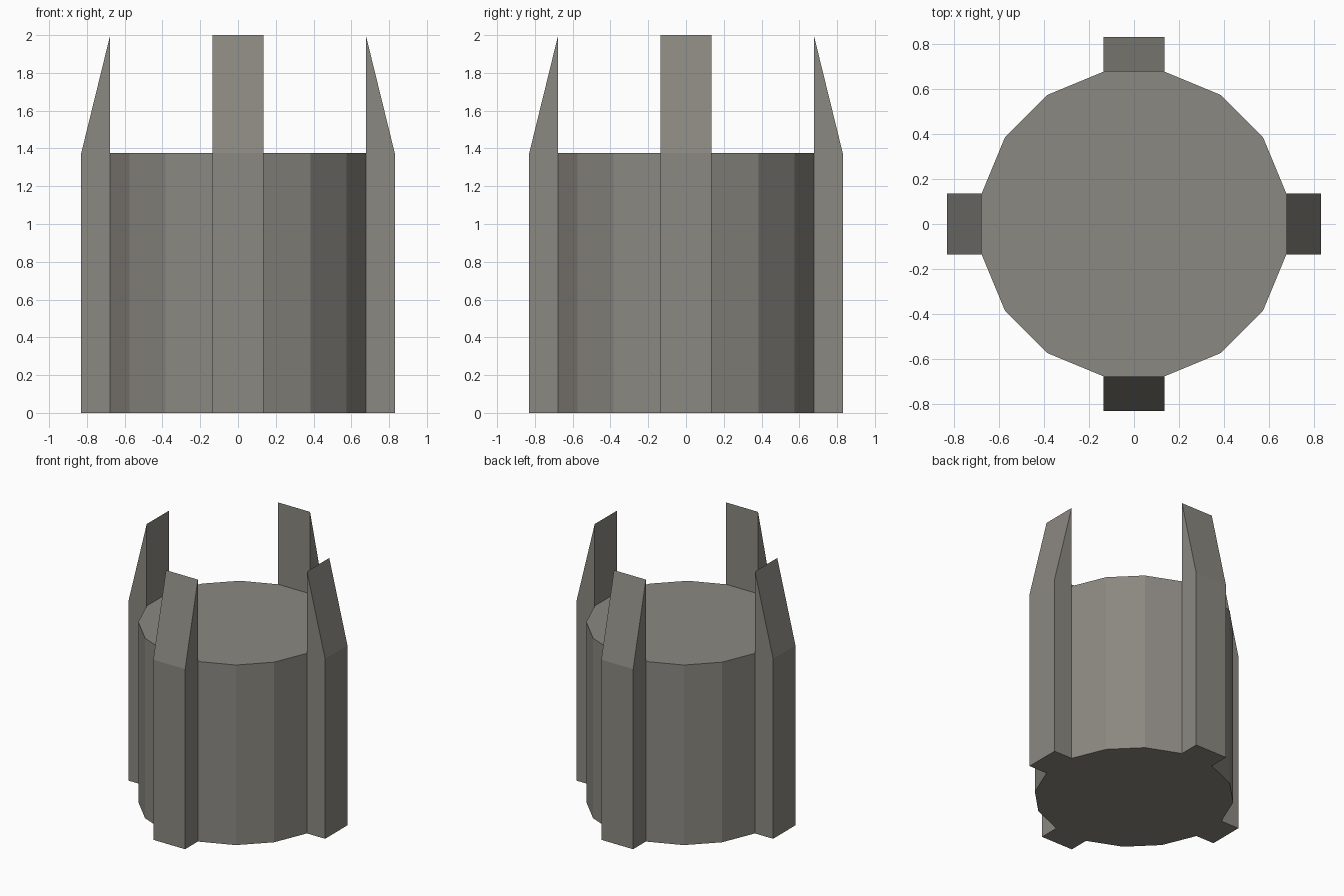
import bpy, bmesh, math
from mathutils import Matrix

if "Cube" in bpy.data.objects:
    bpy.data.objects.remove(bpy.data.objects["Cube"])

R, SIDES = 0.69, 16            # body radius and side count
BODY_H, TIP_H, OUT = 1.375, 2.0, 0.83
STEP = 2 * math.pi / SIDES
IN = R * math.cos(STEP / 2)    # flat distance of a body side
HALF = R * math.sin(STEP / 2)  # half width of a body side

mat = bpy.data.materials.new("warm_grey")
mat.diffuse_color = (0.26, 0.247, 0.22, 1)
mat.use_nodes = True
mat.node_tree.nodes["Principled BSDF"].inputs["Base Color"].default_value = mat.diffuse_color


def finish(bm, name):
    me = bpy.data.meshes.new(name)
    bm.to_mesh(me)
    bm.free()
    me.materials.append(mat)
    ob = bpy.data.objects.new(name, me)
    bpy.context.collection.objects.link(ob)
    return ob


# Body: sixteen-sided drum, left open behind the four fins
bm = bmesh.new()
rings = [[bm.verts.new((R * math.cos((i - 0.5) * STEP), R * math.sin((i - 0.5) * STEP), z))
          for i in range(SIDES)] for z in (0, BODY_H)]
low, high = rings
bm.faces.new(low[::-1])
bm.faces.new(high)
for i in range(SIDES):
    if i % 4:
        j = (i + 1) % SIDES
        bm.faces.new((low[i], low[j], high[j], high[i]))
finish(bm, "body")

# Fins: upright bars with a pointed, sloping top standing above the body
profile = [(IN, 0), (OUT, 0), (OUT, BODY_H), (IN, TIP_H), (IN, BODY_H)]
for k, name in enumerate(("right_fin", "back_fin", "left_fin", "front_fin")):
    bm = bmesh.new()
    a = [bm.verts.new((x, -HALF, z)) for x, z in profile]
    b = [bm.verts.new((x, HALF, z)) for x, z in profile]
    bm.faces.new(a)
    bm.faces.new(b[::-1])
    for i in range(4):         # the hidden face against the body is skipped
        bm.faces.new((a[i], b[i], b[i + 1], a[i + 1]))
    bm.transform(Matrix.Rotation(k * math.pi / 2, 4, 'Z'))
    finish(bm, name)
